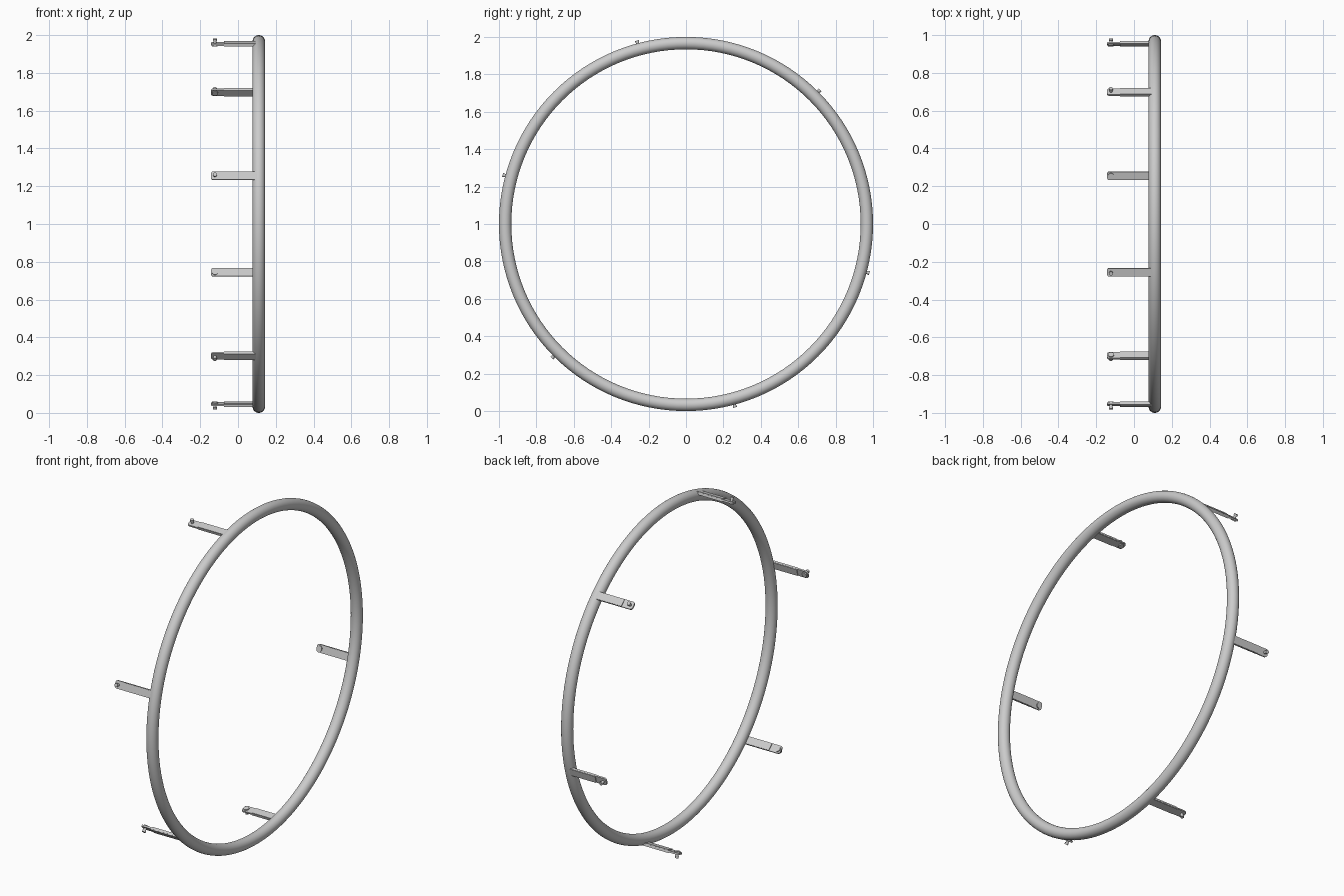
import bpy, bmesh, math
from mathutils import Matrix

if "Cube" in bpy.data.objects:
    bpy.data.objects.remove(bpy.data.objects["Cube"])

RING_X, MAJOR, MINOR = 0.11, 0.967, 0.033
ARM_R = 0.987          # radial distance of the bracket arms


def add_object(name, bm, angle=None):
    bmesh.ops.recalc_face_normals(bm, faces=bm.faces)
    me = bpy.data.meshes.new(name)
    bm.to_mesh(me)
    bm.free()
    ob = bpy.data.objects.new(name, me)
    bpy.context.collection.objects.link(ob)
    # local z points radially outwards, local x stays the ring axis
    if angle is not None:
        ob.matrix_world = (Matrix.Translation((0, 0, 1))
                           @ Matrix.Rotation(angle - math.pi / 2, 4, 'X')
                           @ Matrix.Translation((0, 0, ARM_R)))
    bpy.ops.object.select_all(action='DESELECT')
    bpy.context.view_layer.objects.active = ob
    ob.select_set(True)
    bpy.ops.object.shade_smooth_by_angle(angle=math.radians(35))
    return ob


def plate(x0, x1, width, z0, z1, corner):
    """Flat bar along x with rounded corners at its x0 end."""
    h = width / 2
    pts = [(x1, -h), (x1, h)]
    for sign, start in ((1, 90), (-1, 180)):
        for i in range(6):
            a = math.radians(start + i * 18)
            pts.append((x0 + corner + corner * math.cos(a),
                        sign * (h - corner) + corner * math.sin(a)))
    bm = bmesh.new()
    face = bm.faces.new([bm.verts.new((x, y, z0)) for x, y in pts])
    ext = bmesh.ops.extrude_face_region(bm, geom=[face])
    top = [v for v in ext['geom'] if isinstance(v, bmesh.types.BMVert)]
    bmesh.ops.translate(bm, vec=(0, 0, z1 - z0), verts=top)
    return bm


def cylinder(bm, radius, x, z0, z1):
    bmesh.ops.create_cone(bm, cap_ends=True, segments=24, radius1=radius, radius2=radius,
                          depth=z1 - z0, matrix=Matrix.Translation((x, 0, (z0 + z1) / 2)))


# Main hoop
bpy.ops.mesh.primitive_torus_add(major_radius=MAJOR, minor_radius=MINOR,
                                 major_segments=128, minor_segments=24,
                                 location=(RING_X, 0, 1), rotation=(0, math.pi / 2, 0))
bpy.context.object.name = "hoop"
bpy.ops.object.shade_smooth()

# Six brackets around the hoop
for i in range(6):
    a = math.radians(45 + 60 * i)
    # thin strap running from the pin into the hoop
    add_object(f"bracket_strap_{i}", plate(-0.143, 0.1, 0.046, -0.005, 0.005, 0.014), a)
    # thicker sleeve around the strap
    add_object(f"bracket_sleeve_{i}", plate(-0.075, 0.1, 0.044, -0.009, 0.009, 0.003), a)
    # pin with a wide inner head and a small outer knob
    bm = bmesh.new()
    cylinder(bm, 0.016, -0.122, -0.011, -0.004)
    cylinder(bm, 0.008, -0.122, -0.006, 0.022)
    cylinder(bm, 0.0105, -0.122, 0.018, 0.028)
    add_object(f"bracket_pin_{i}", bm, a)
